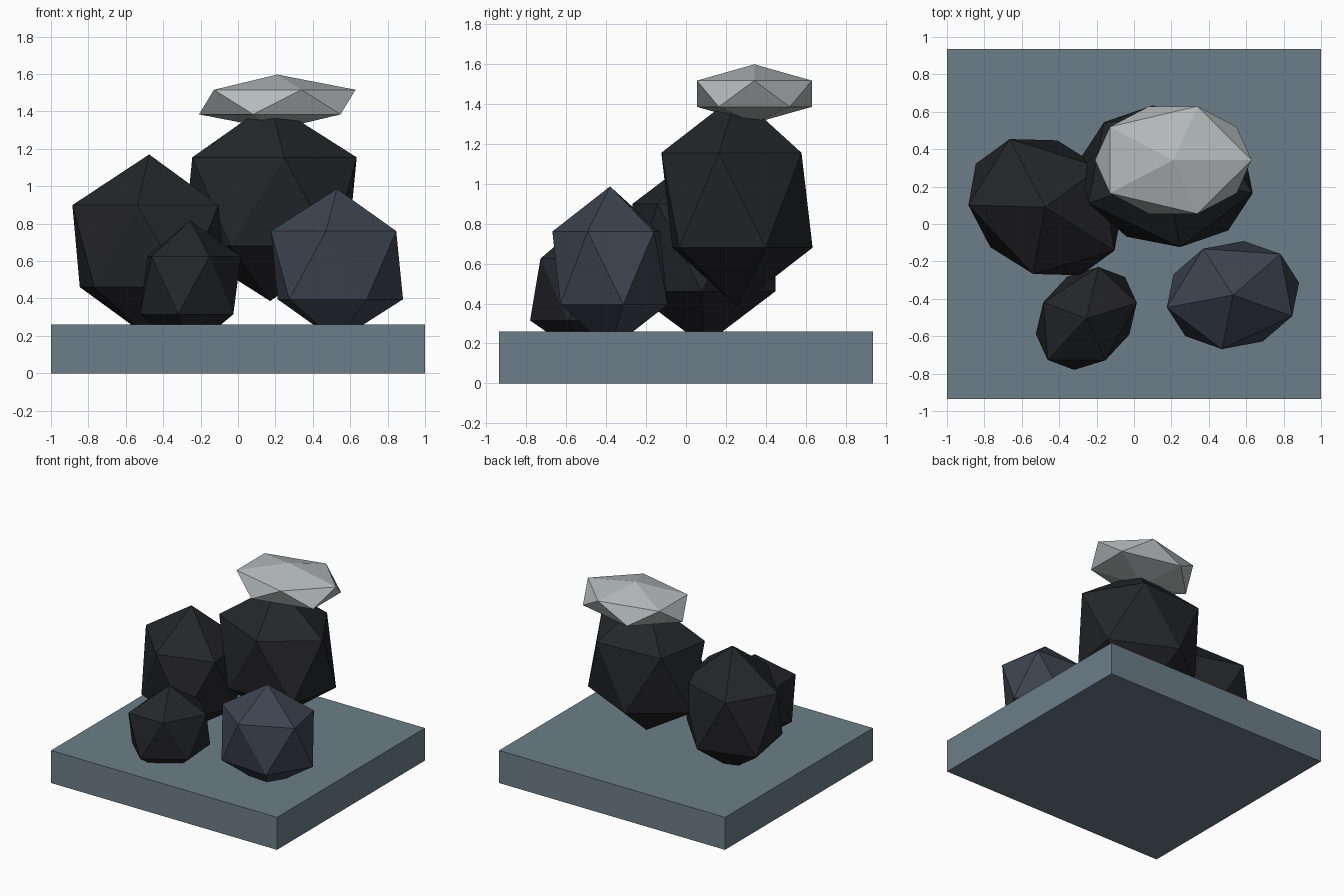
import bpy
from math import radians

if "Cube" in bpy.data.objects:
    bpy.data.objects.remove(bpy.data.objects["Cube"])


def material(name, rgb):
    mat = bpy.data.materials.new(name)
    mat.diffuse_color = (*rgb, 1)
    mat.use_nodes = True
    mat.node_tree.nodes["Principled BSDF"].inputs["Base Color"].default_value = mat.diffuse_color
    return mat


slate = material("slate", (0.15, 0.21, 0.25))
dark_stone = material("dark_stone", (0.018, 0.019, 0.023))
blue_stone = material("blue_stone", (0.046, 0.058, 0.08))
snow = material("pale_cap", (0.46, 0.49, 0.49))


def rock(name, loc, scale, turn, mat):
    # Flat-faced 20-sided stone, stretched and turned about z
    bpy.ops.mesh.primitive_ico_sphere_add(subdivisions=1, radius=1, location=loc,
                                          rotation=(0, 0, radians(turn)))
    ob = bpy.context.object
    ob.name = name
    ob.scale = scale
    ob.data.materials.append(mat)


# Square ground slab
bpy.ops.mesh.primitive_cube_add(size=1, location=(0, 0, 0.13))
slab = bpy.context.object
slab.name = "ground_slab"
slab.scale = (2, 1.87, 0.26)
slab.data.materials.append(slate)

# Stones, partly sunk into the slab
rock("left_rock", (-0.475, 0.09, 0.68), (0.489, 0.396, 0.49), -32, dark_stone)
rock("tall_rock", (0.172, 0.255, 0.917), (0.527, 0.42, 0.531), -11, dark_stone)
rock("small_rock", (-0.255, -0.505, 0.47), (0.339, 0.267, 0.346), 227, dark_stone)
rock("blue_rock", (0.529, -0.38, 0.578), (0.402, 0.321, 0.408), 190.6, blue_stone)

# Pale flattened cap on the tall rock
rock("pale_cap", (0.21, 0.342, 1.45), (0.468, 0.338, 0.147), 0, snow)
